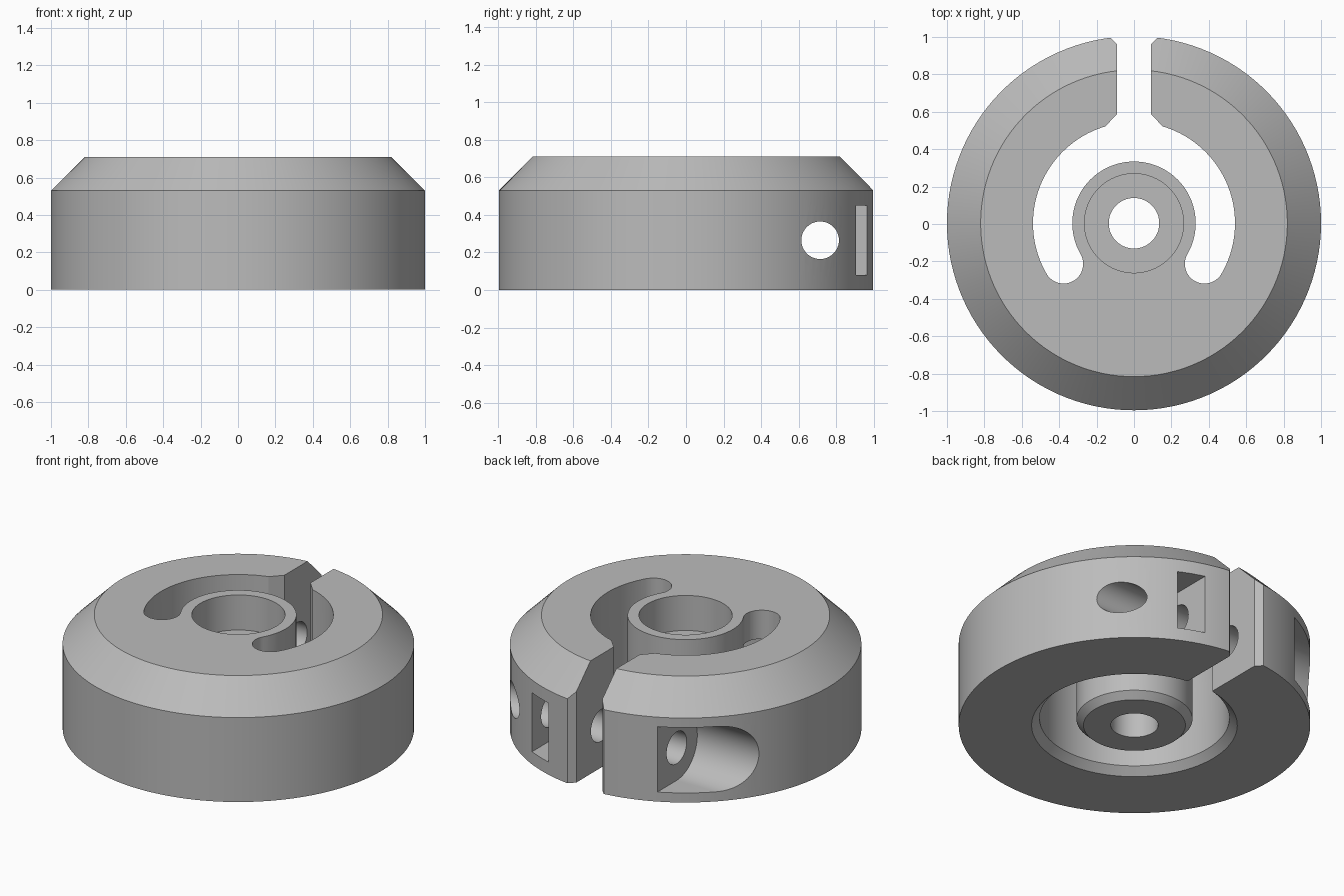
import bpy, bmesh, math
from mathutils import Vector

if "Cube" in bpy.data.objects:
    bpy.data.objects.remove(bpy.data.objects["Cube"])

STEPS = 120            # sides around the collar
TOP, SHOULDER = 0.71, 0.53
HUB_R, GROOVE_R = 0.33, 0.54
SCREW_Y, SCREW_Z = 0.71, 0.265

grey = bpy.data.materials.new("plain grey")
grey.use_nodes = True
grey.diffuse_color = (0.5, 0.5, 0.5, 1)
grey.node_tree.nodes["Principled BSDF"].inputs["Base Color"].default_value = (0.5, 0.5, 0.5, 1)


def polar(r, step):
    a = math.tau * step / STEPS
    return Vector((r * math.cos(a), r * math.sin(a)))


def make_object(name, bm):
    bmesh.ops.recalc_face_normals(bm, faces=bm.faces)
    mesh = bpy.data.meshes.new(name)
    bm.to_mesh(mesh)
    bm.free()
    mesh.materials.append(grey)
    obj = bpy.data.objects.new(name, mesh)
    bpy.context.collection.objects.link(obj)
    return obj


def lathe(name, profile):
    """Closed (radius, z) profile turned around the z axis."""
    bm = bmesh.new()
    rings = [[bm.verts.new((*polar(r, s), z)) for r, z in profile] for s in range(STEPS)]
    n = len(profile)
    for s in range(STEPS):
        a, b = rings[s], rings[(s + 1) % STEPS]
        for i in range(n):
            j = (i + 1) % n
            bm.faces.new((a[i], b[i], b[j], a[j]))
    return make_object(name, bm)


def prism(name, outline, lo, hi, axis="z"):
    """Outline extruded along z (points x, y) or along x (points y, z)."""
    bm = bmesh.new()
    place = (lambda p, h: (p[0], p[1], h)) if axis == "z" else (lambda p, h: (h, p[0], p[1]))
    a = [bm.verts.new(place(p, lo)) for p in outline]
    b = [bm.verts.new(place(p, hi)) for p in outline]
    bm.faces.new(a)
    bm.faces.new(b)
    for i in range(len(a)):
        j = (i + 1) % len(a)
        bm.faces.new((a[i], a[j], b[j], b[i]))
    return make_object(name, bm)


def arc(cx, cy, r, start, end, count):
    angles = [math.radians(start + (end - start) * i / count) for i in range(count + 1)]
    return [(cx + r * math.cos(t), cy + r * math.sin(t)) for t in angles]


def cut(target, cutter):
    cutter.hide_render = True
    mod = target.modifiers.new("cut", 'BOOLEAN')
    mod.operation, mod.solver, mod.object = 'DIFFERENCE', 'EXACT', cutter
    bpy.context.view_layer.objects.active = target
    bpy.ops.object.modifier_apply(modifier=mod.name)
    bpy.data.objects.remove(cutter)


# Collar with hub, counterbore and ring groove underneath
collar = lathe("clamp_collar", [
    (0.135, 0), (0.29, 0), (HUB_R, 0.04), (HUB_R, SHOULDER),
    (GROOVE_R, SHOULDER), (GROOVE_R, 0.045), (0.585, 0), (1, 0),
    (1, SHOULDER), (0.82, TOP), (0.265, TOP), (0.265, 0.49), (0.135, 0.49)])

# C-shaped slot through the top, with round ends
first, last = -STEPS // 12, STEPS * 7 // 12
mid, end_r = (HUB_R + GROOVE_R) / 2, (GROOVE_R - HUB_R) / 2
right_end, left_end = polar(mid, first), polar(mid, last)
slot = [polar(GROOVE_R, s) for s in range(first, last + 1)]
slot += arc(*left_end, end_r, 210, 390, 20)[1:-1]
slot += [polar(HUB_R, s) for s in range(last, first - 1, -1)]
slot += arc(*right_end, end_r, 150, 330, 20)[1:-1]
cut(collar, prism("slot_cutter", slot, 0.45, 0.9))

# Split at the back, flared at both ends
half = [(0.16, 0.45), (0.16, 0.51), (0.09, 0.585), (0.09, 0.955), (0.19, 1.055)]
split = half + [(-x, y) for x, y in reversed(half)]
cut(collar, prism("split_cutter", split, -0.1, 0.9))

# Clamp screw hole
cut(collar, prism("screw_cutter", arc(SCREW_Y, SCREW_Z, 0.1, 0, 352.5, 47), -1.2, 1.2, "x"))

# Screw head pocket, round inside and open to the back
head = arc(SCREW_Y, SCREW_Z, 0.205, 90, 270, 32)
head += [(1.2, SCREW_Z - 0.205), (1.2, SCREW_Z + 0.205)]
cut(collar, prism("head_cutter", head, -1.2, -0.435, "x"))

# Nut pocket
nut = [(y, z) for y, z in ((0.525, 0.08), (1.2, 0.08), (1.2, 0.45), (0.525, 0.45))]
cut(collar, prism("nut_cutter", nut, 0.28, 0.436, "x"))

# Centre the split body and smooth the curved walls
collar.location.y = 0.004
bpy.ops.object.select_all(action='DESELECT')
collar.select_set(True)
bpy.context.view_layer.objects.active = collar
bpy.ops.object.shade_smooth_by_angle(angle=math.radians(25))
